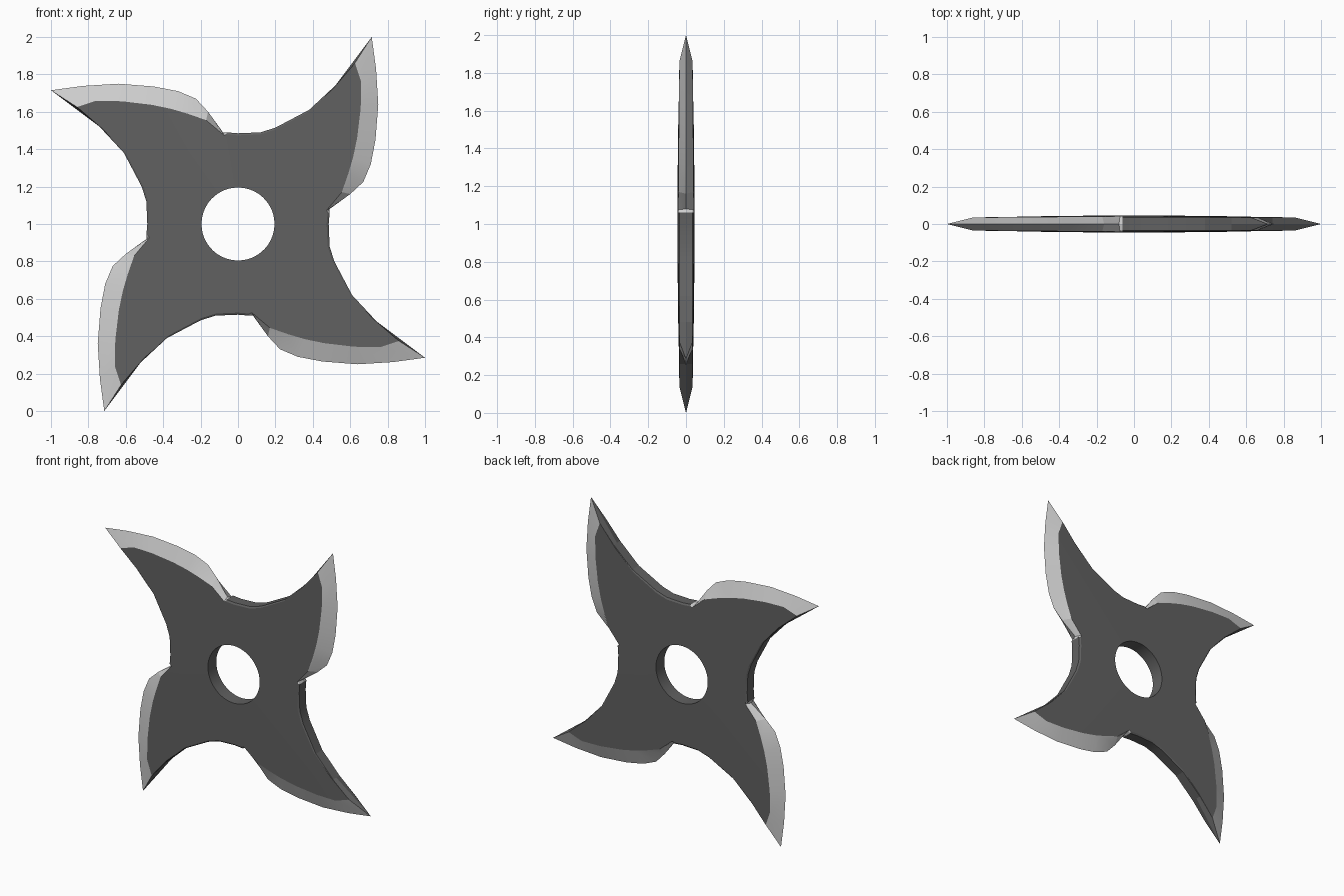
import bpy, bmesh, math

cube = bpy.data.objects.get("Cube")
if cube:
    bpy.data.objects.remove(cube, do_unlink=True)


def material(name, value):
    mat = bpy.data.materials.new(name)
    mat.use_nodes = True
    colour = (value, value, value, 1)
    mat.diffuse_color = colour
    mat.node_tree.nodes["Principled BSDF"].inputs["Base Color"].default_value = colour
    return mat


# One arm, as (x, z) from the hub centre
CUTTING_EDGE = [(.49, .08), (.60, .16), (.67, .225), (.71, .32), (.735, .45),
                (.75, .64), (.738, .83), (.715, 1)]
BEVEL_LINE = [(.475, .075), (.555, .17), (.59, .27), (.615, .355), (.637, .46),
              (.656, .62), (.659, .76), (.625, .86)]
CONCAVE_EDGE = [(.52, .74), (.38, .61), (.20, .515), (.12, .49), (0, .485), (-.062, .49)]

ARMS = 4
HOLE_RADIUS = .195
HUB_HALF, RIM_HALF = .045, .035
PER_ARM = len(CUTTING_EDGE) + len(CONCAVE_EDGE)
COUNT = PER_ARM * ARMS


def turn(p, arm):
    a = math.tau * arm / ARMS
    return (p[0] * math.cos(a) - p[1] * math.sin(a),
            p[0] * math.sin(a) + p[1] * math.cos(a))


def half_thickness(p):
    return HUB_HALF - (HUB_HALF - RIM_HALF) * (math.hypot(*p) - .2) / .87


# Matching rings: hole rim, face border, shoulder and mid edge
hole, face, shoulder, edge = [], [], [], []
start = math.atan2(BEVEL_LINE[0][1], BEVEL_LINE[0][0])
for arm in range(ARMS):
    for inner, outer in zip(BEVEL_LINE, CUTTING_EDGE):
        h = half_thickness(inner)
        t = 1 - RIM_HALF / h
        mid = [i + (o - i) * t for i, o in zip(inner, outer)]
        face.append((turn(inner, arm), h))
        shoulder.append((turn(mid, arm), RIM_HALF))
        edge.append((turn(outer, arm), 0))
    for p in CONCAVE_EDGE:
        inset = (p[0] * .977, p[1] * .977)
        face.append((turn(inset, arm), half_thickness(inset)))
        shoulder.append((turn(p, arm), RIM_HALF))
        edge.append((turn(p, arm), 0))
for i in range(COUNT):
    a = start + math.tau * i / COUNT
    hole.append(((HOLE_RADIUS * math.cos(a), HOLE_RADIUS * math.sin(a)), HUB_HALF))

# Wrap the rings from the front of the hole round to the back
bm = bmesh.new()
rings = []
for ring, side in ((hole, -1), (face, -1), (shoulder, -1), (edge, 1),
                   (shoulder, 1), (face, 1), (hole, 1)):
    rings.append([bm.verts.new((p[0], side * h, p[1] + 1)) for p, h in ring])
for r, ring in enumerate(rings):
    following = rings[(r + 1) % len(rings)]
    for i in range(COUNT):
        j = (i + 1) % COUNT
        f = bm.faces.new((ring[i], ring[j], following[j], following[i]))
        k = i % PER_ARM
        on_bevel = k < len(CUTTING_EDGE) - 1 or k == PER_ARM - 1
        f.material_index = int(1 <= r <= 4 and on_bevel)
bmesh.ops.remove_doubles(bm, verts=bm.verts, dist=.0003)
bmesh.ops.recalc_face_normals(bm, faces=bm.faces)

mesh = bpy.data.meshes.new("throwing_star")
bm.to_mesh(mesh)
bm.free()
mesh.materials.append(material("dark steel", .12))
mesh.materials.append(material("sharpened steel", .62))
star = bpy.data.objects.new("throwing_star", mesh)
bpy.context.collection.objects.link(star)

# Smooth curves, crisp bevels
bpy.ops.object.select_all(action="DESELECT")
star.select_set(True)
bpy.context.view_layer.objects.active = star
bpy.ops.object.shade_smooth_by_angle(angle=math.radians(15))
